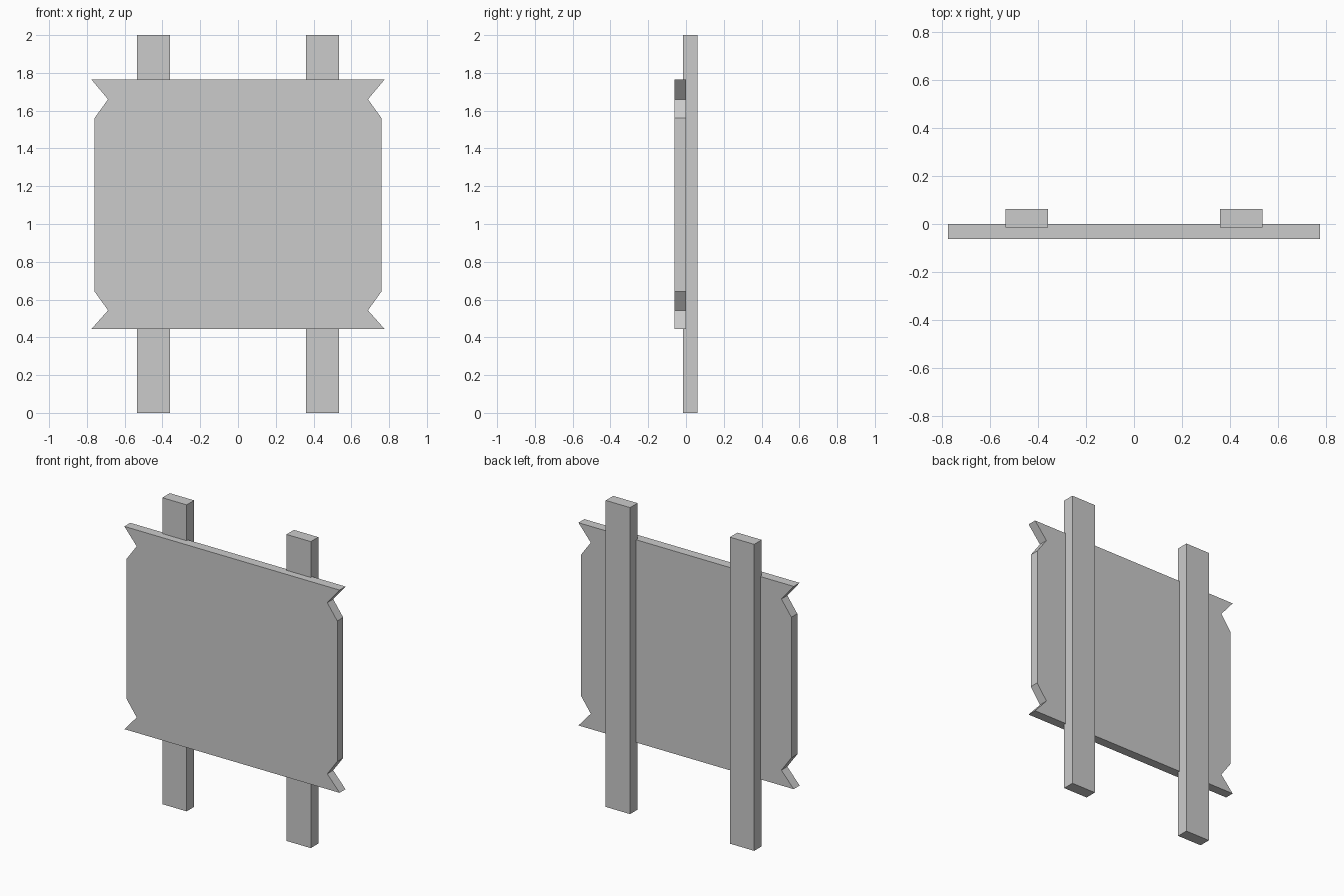
import bpy
import bmesh

if "Cube" in bpy.data.objects:
    bpy.data.objects.remove(bpy.data.objects["Cube"])

grey = bpy.data.materials.new("plain grey")
grey.diffuse_color = (0.6, 0.6, 0.6, 1.0)
grey.use_nodes = True
grey.node_tree.nodes["Principled BSDF"].inputs["Base Color"].default_value = grey.diffuse_color


def extrude_profile(name, profile, y_front, y_back):
    """Make a solid from an x-z outline, extruded along y."""
    bm = bmesh.new()
    face = bm.faces.new([bm.verts.new((x, y_front, z)) for x, z in profile])
    result = bmesh.ops.extrude_face_region(bm, geom=[face])
    verts = [v for v in result["geom"] if isinstance(v, bmesh.types.BMVert)]
    bmesh.ops.translate(bm, verts=verts, vec=(0, y_back - y_front, 0))
    bmesh.ops.recalc_face_normals(bm, faces=bm.faces)
    mesh = bpy.data.meshes.new(name)
    bm.to_mesh(mesh)
    bm.free()
    mesh.materials.append(grey)
    obj = bpy.data.objects.new(name, mesh)
    bpy.context.collection.objects.link(obj)
    return obj


# Sign board with notched corners: right edge, mirrored for the left edge
right_edge = [(0.777, 0.443), (0.688, 0.543), (0.76, 0.643),
              (0.76, 1.56), (0.688, 1.66), (0.777, 1.766)]
left_edge = [(-x, z) for x, z in reversed(right_edge)]
extrude_profile("sign_board", right_edge + left_edge, -0.062, -0.001)

# Two posts set slightly into the back of the board
for side, name in ((-1, "left_post"), (1, "right_post")):
    a, b = side * 0.36, side * 0.536
    extrude_profile(name, [(a, 0), (b, 0), (b, 2), (a, 2)], -0.015, 0.062)
